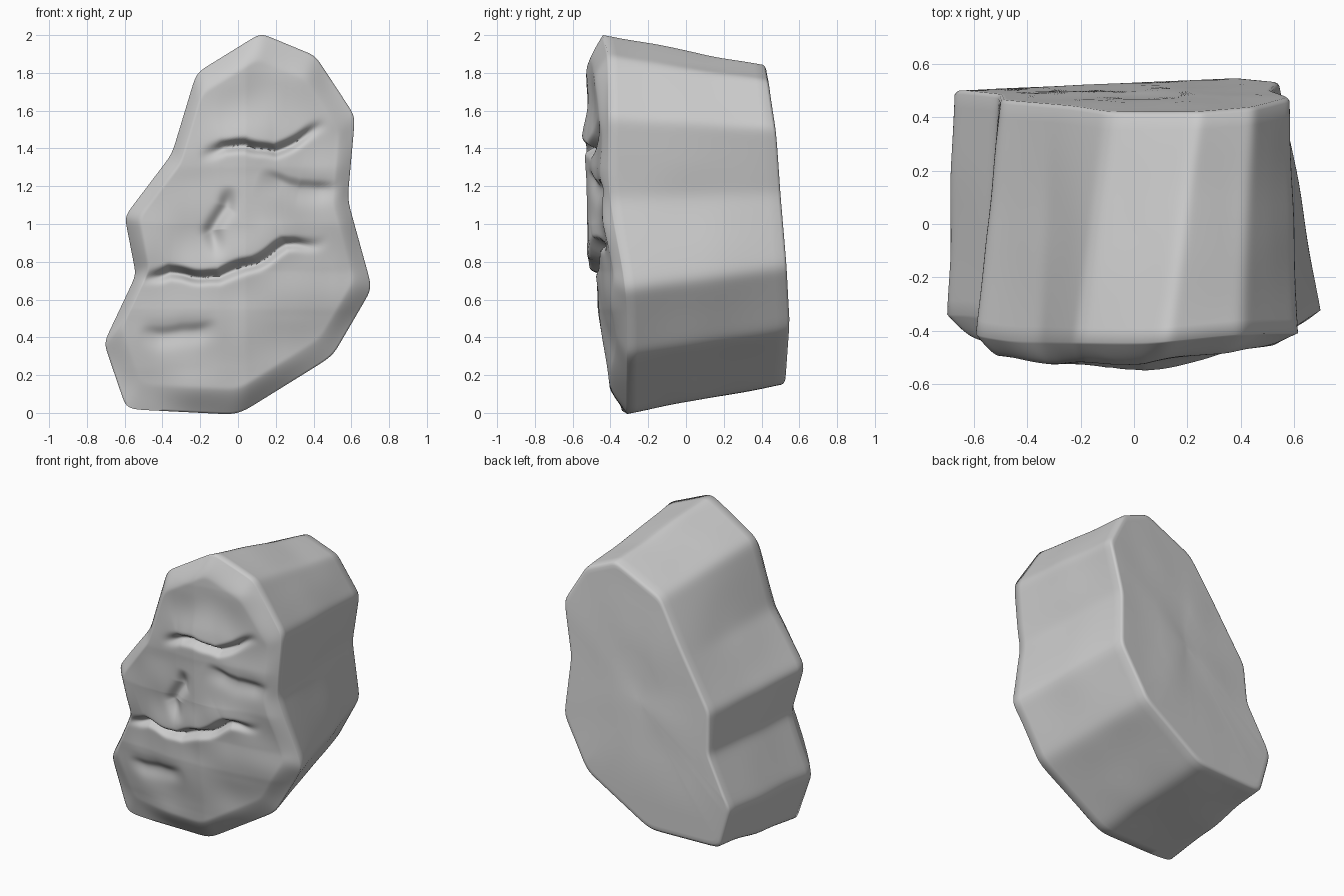
import bpy, bmesh, math
from mathutils import Vector, noise

cube = bpy.data.objects.get("Cube")
if cube:
    bpy.data.objects.remove(cube)

# Boulder outline (x, z) at the front rim and at the back, corner by corner
FRONT = [(.12, 2.01), (.41, 1.89), (.62, 1.57), (.58, 1.13), (.71, .66), (.5, .3), (0, -.01),
         (-.59, .02), (-.71, .37), (-.54, .73), (-.6, 1.04), (-.35, 1.37), (-.22, 1.8)]
BACK = [(.24, 1.85), (.45, 1.76), (.59, 1.51), (.52, 1.16), (.55, .77), (.36, .43), (-.09, .15),
        (-.6, .15), (-.68, .43), (-.51, .75), (-.5, 1.03), (-.31, 1.34), (-.1, 1.69)]
STEPS = 22          # samples per outline edge
CENTRE = Vector((0, .98))

# Creases: path, groove depth, groove width, overhang above the line, overhang reach
CREASES = [
    ([(-.54, .68), (-.36, .745), (-.1, .72), (.1, .8), (.25, .88), (.5, .91)], .065, .026, .03, .16),
    ([(-.22, 1.33), (-.07, 1.41), (.04, 1.425), (.2, 1.39), (.33, 1.45), (.49, 1.53)],
     .055, .026, .02, .14),
    ([(-.04, 1.2), (-.06, 1.08), (-.14, .97), (-.08, .8)], .035, .04, 0, .1),
    ([(.1, 1.26), (.32, 1.19), (.57, 1.19)], .025, .07, .02, .12),
    ([(-.54, .4), (-.32, .42), (-.08, .47)], .022, .06, .012, .1),
]
# Front face depth against height
PROFILE = [(0, -.385), (.2, -.41), (.55, -.465), (.75, -.48), (1.0, -.515),
           (1.3, -.53), (1.8, -.525), (2.0, -.51)]


def smooth(t):
    t = max(0, min(1, t))
    return t * t * (3 - 2 * t)


def outline(corners):
    """Resample a closed outline and soften its corners."""
    pts = []
    for i, c in enumerate(corners):
        a, b = Vector(c), Vector(corners[(i + 1) % len(corners)])
        pts += [a.lerp(b, k / STEPS) for k in range(STEPS)]
    n = len(pts)
    for _ in range(6):
        pts = [(pts[i - 1] + pts[i] * 2 + pts[(i + 1) % n]) / 4 for i in range(n)]
    return pts


def crease(p, path, depth, width, hang, reach):
    """Inward groove along a path, with a swelling on its upper side."""
    best = None
    for i in range(len(path) - 1):
        a, b = Vector(path[i]), Vector(path[i + 1])
        ab = b - a
        t = max(0, min(1, (p - a).dot(ab) / ab.dot(ab)))
        q = p - a.lerp(b, t)
        if best is None or q.length < best[0]:
            best = (q.length, (i + t) / (len(path) - 1), q.y)
    d, along, above = best
    taper = smooth(along / .3) * smooth((1 - along) / .3)
    y = depth * math.exp(-(d / width) ** 2)
    y -= hang * smooth(above / .05) * math.exp(-(d / reach) ** 2)
    return y * taper


def front_y(p):
    """Depth of the carved front face at (x, z)."""
    y = PROFILE[-1][1] if p.y > 1 else PROFILE[0][1]
    for (z0, y0), (z1, y1) in zip(PROFILE, PROFILE[1:]):
        if z0 <= p.y <= z1:
            y = y0 + (y1 - y0) * (p.y - z0) / (z1 - z0)
    y += .16 * max(0, p.x - .04) + .05 * max(0, -.1 - p.x)
    wobble = Vector((0, .025 * noise.noise(Vector((p.x * 7, p.y * 3, 9)))))
    y += sum(crease(p + wobble, *c) for c in CREASES)
    return y + .016 * noise.noise(Vector((p.x * 4, p.y * 4, 1)))


def rim_y(p):
    """Depth of the front end of the side wall."""
    y = -.31 - .1 * smooth((p.y - .5) / .8) - .03 * smooth(-p.x / .5)
    return y - .035 * smooth(1 - abs(p.x) / .5) * smooth(p.y - .6)


def back_y(p):
    return .53 + .045 * p.x - .08 * max(0, p.y - .5) - .012 * smooth((p.y - 1.4) / .4)


front, back = outline(FRONT), outline(BACK)
rings = []

# Carved front: rings growing from the middle, chamfered to the rim
for k in range(1, 91):
    s = k / 90
    ring = []
    for o in front:
        p = CENTRE.lerp(o, s)
        blend = max(0, (s - .86) / .14) ** 1.5
        y = front_y(p) * (1 - blend) + rim_y(p) * blend
        ring.append(Vector((p.x, y, p.y)))
    rings.append(ring)

# Side wall, slightly uneven
for k in range(1, 17):
    t = k / 16
    ring = []
    for f, b in zip(front, back):
        p = f.lerp(b, t)
        y = rim_y(f) * (1 - t) + (back_y(b) - .015) * t
        bump = 1 + .015 * noise.noise(Vector((p.x * 3, y * 3, p.y * 3))) * math.sin(math.pi * t)
        p = CENTRE + (p - CENTRE) * bump
        ring.append(Vector((p.x, y, p.y)))
    rings.append(ring)

# Back: rounded edge and nearly flat face
for s in (.99, .975, .95, .8, .6, .4, .2, .05):
    ring = []
    for b in back:
        p = CENTRE.lerp(b, s)
        y = back_y(p) - (.005 if s == .99 else 0)
        y += .016 * noise.noise(Vector((p.x * 4, p.y * 4, 5))) * (1 - s)
        ring.append(Vector((p.x, y, p.y)))
    rings.append(ring)

# Skin the rings and close both ends
bm = bmesh.new()
loops = [[bm.verts.new(v) for v in ring] for ring in rings]
n = len(front)
for a, b in zip(loops, loops[1:]):
    for i in range(n):
        j = (i + 1) % n
        bm.faces.new((a[i], a[j], b[j], b[i]))
for loop in (loops[0], loops[-1]):
    mid = bm.verts.new(sum((v.co for v in loop), Vector()) / n)
    for i in range(n):
        bm.faces.new((loop[i], loop[(i + 1) % n], mid))
bmesh.ops.recalc_face_normals(bm, faces=bm.faces)

mesh = bpy.data.meshes.new("stone_face")
bm.to_mesh(mesh)
bm.free()
rock = bpy.data.objects.new("stone_face", mesh)
bpy.context.collection.objects.link(rock)

# Plain grey stone
stone = bpy.data.materials.new("grey_stone")
stone.use_nodes = True
colour = (.6, .6, .6, 1)
stone.diffuse_color = colour
stone.node_tree.nodes["Principled BSDF"].inputs["Base Color"].default_value = colour
mesh.materials.append(stone)

bpy.context.view_layer.objects.active = rock
rock.select_set(True)
bpy.ops.object.shade_smooth_by_angle(angle=math.radians(80))
